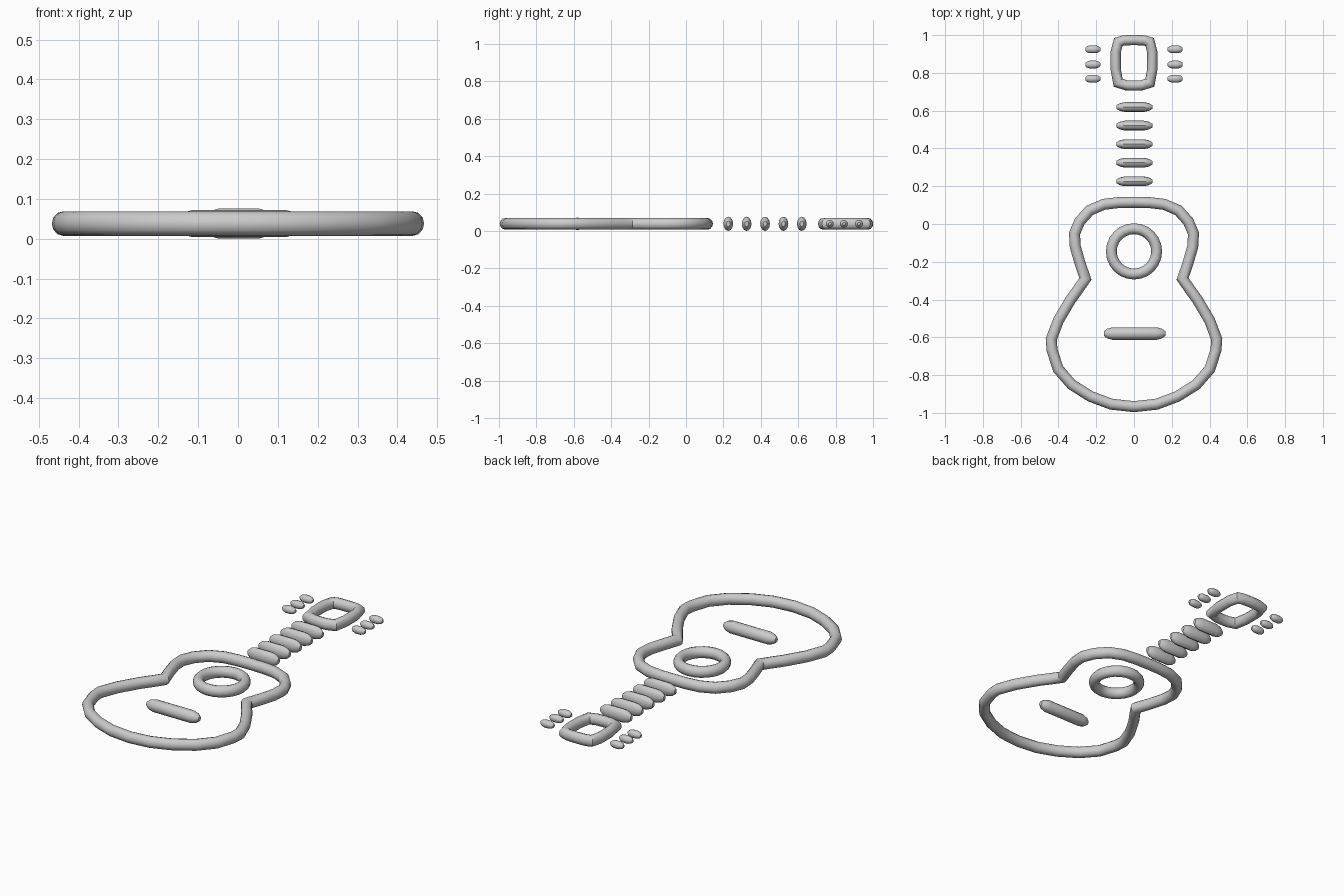
import bpy, bmesh, math
from mathutils import Vector

if "Cube" in bpy.data.objects:
    bpy.data.objects.remove(bpy.data.objects["Cube"])

Z = 0.038
SIDES = 12


def finish(name, bm):
    bmesh.ops.recalc_face_normals(bm, faces=bm.faces[:])
    me = bpy.data.meshes.new(name)
    bm.to_mesh(me)
    bm.free()
    ob = bpy.data.objects.new(name, me)
    bpy.context.collection.objects.link(ob)
    bpy.ops.object.select_all(action='DESELECT')
    ob.select_set(True)
    bpy.context.view_layer.objects.active = ob
    bpy.ops.object.shade_smooth_by_angle(angle=math.radians(35))
    return ob


def bridge_rings(bm, a, b):
    n = len(a)
    for k in range(n):
        bm.faces.new((a[k], a[(k + 1) % n], b[(k + 1) % n], b[k]))


def tube_loop(name, half, r, rz):
    """Closed mitred tube along a half outline mirrored over x = 0."""
    path = half + [(-x, y) for x, y in half[-2:0:-1]]
    pts = [Vector(p) for p in path]
    bm = bmesh.new()
    rings = []
    for i, p in enumerate(pts):
        d1 = (p - pts[i - 1]).normalized()
        d2 = (pts[(i + 1) % len(pts)] - p).normalized()
        t = (d1 + d2).normalized()
        side = Vector((t.y, -t.x)) / max(t.dot(d1), 0.6)
        ring = []
        for k in range(SIDES):
            a = 2 * math.pi * k / SIDES
            q = p + side * r * math.cos(a)
            ring.append(bm.verts.new((q.x, q.y, Z + rz * math.sin(a))))
        rings.append(ring)
    for i in range(len(rings)):
        bridge_rings(bm, rings[i - 1], rings[i])
    return finish(name, bm)


def capsule(name, x, y, length, ry, rz, taper):
    """Bar along x with stepped, tapering ends."""
    h = length / 2
    steps = [(-h, 0.38), (-h + taper * 0.4, 0.78), (-h + taper, 1.0),
             (h - taper, 1.0), (h - taper * 0.4, 0.78), (h, 0.38)]
    bm = bmesh.new()
    rings = []
    for dx, s in steps:
        rings.append([bm.verts.new((x + dx,
                                    y + s * ry * math.cos(2 * math.pi * k / SIDES),
                                    Z + s * rz * math.sin(2 * math.pi * k / SIDES)))
                      for k in range(SIDES)])
    for a, b in zip(rings, rings[1:]):
        bridge_rings(bm, a, b)
    bm.faces.new(rings[0])
    bm.faces.new(rings[-1])
    return finish(name, bm)


# Body outline with pinched waist
tube_loop("body_outline", [
    (0, .115), (.085, .113), (.16, .104), (.235, .072), (.288, .013),
    (.315, -.05), (.311, -.12), (.285, -.21), (.257, -.29), (.295, -.345),
    (.335, -.40), (.40, -.51), (.438, -.61), (.434, -.667), (.402, -.767),
    (.33, -.85), (.23, -.913), (.12, -.954), (0, -.967)], .029, .031)

# Sound hole ring
ring = [(.12 * math.sin(math.pi * i / 12), -.145 + .12 * math.cos(math.pi * i / 12))
        for i in range(13)]
tube_loop("sound_hole_ring", ring, .0285, .031)

# Headstock frame
tube_loop("headstock_frame", [
    (0, .974), (.055, .972), (.083, .963), (.097, .91), (.097, .82),
    (.084, .748), (.04, .734), (0, .733)], .027, .031)

# Bridge bar
capsule("bridge_bar", 0.003, -.58, .325, .033, .034, .045)

# Frets along the neck
for i in range(5):
    capsule(f"fret_{i + 1}", 0.002, .226 + .0983 * i, .19, .026, .038, .045)

# Tuning pegs on both sides
for s, side in ((-1, "left"), (1, "right")):
    for i, y in enumerate((.769, .844, .925)):
        capsule(f"tuning_peg_{side}_{i + 1}", s * .218, y, .08, .021, .021, .025)
